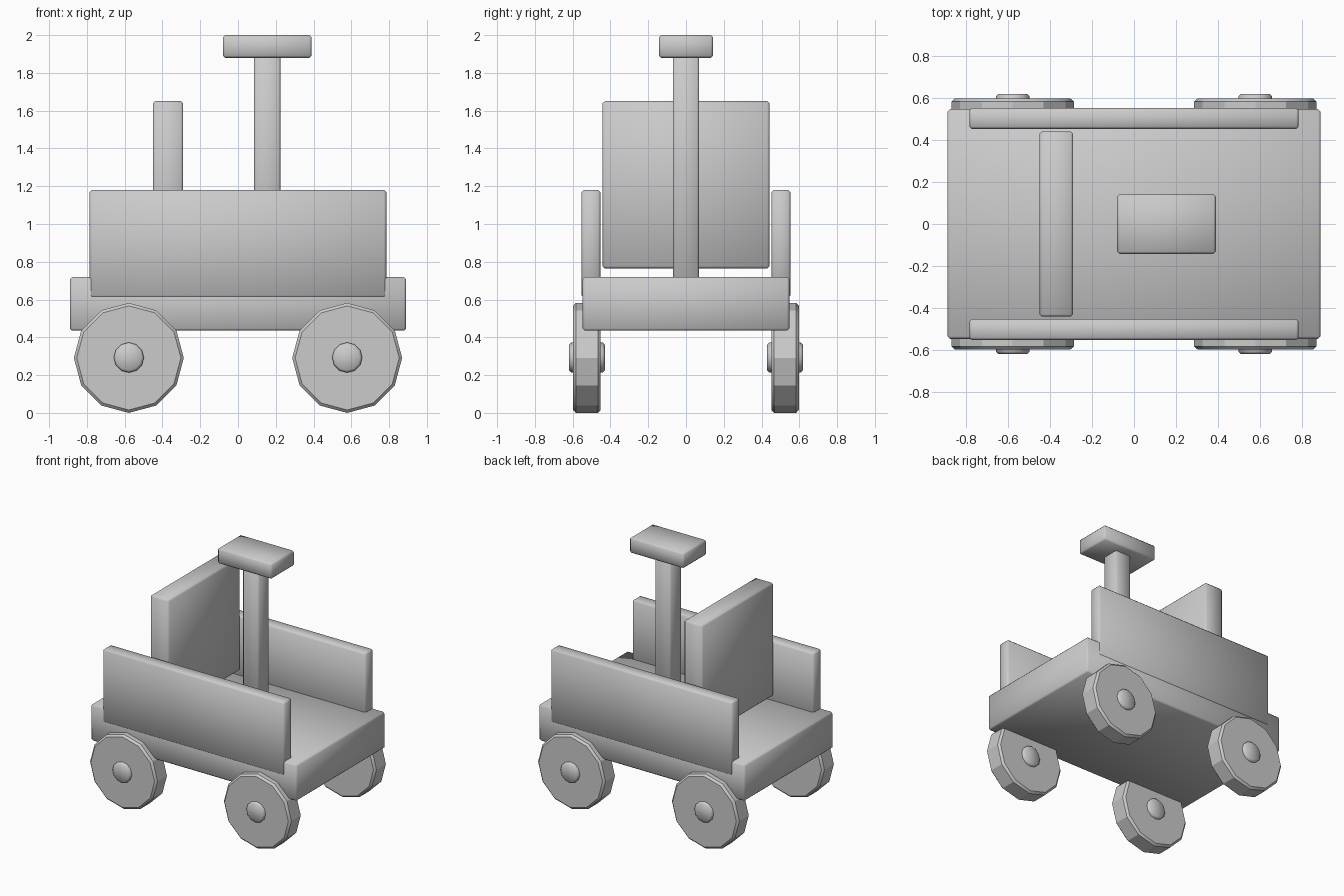
import bpy, bmesh, math
from mathutils import Matrix, Vector

if "Cube" in bpy.data.objects:
    bpy.data.objects.remove(bpy.data.objects["Cube"], do_unlink=True)

grey = bpy.data.materials.new("plain_grey")
grey.use_nodes = True
colour = (0.6, 0.6, 0.6, 1)
grey.diffuse_color = colour
grey.node_tree.nodes["Principled BSDF"].inputs["Base Color"].default_value = colour


def finish(name, bm, bevel, angle):
    """Soften the hard edges and turn the mesh into an object."""
    hard = [e for e in bm.edges if e.calc_face_angle(0) > math.radians(45)]
    bmesh.ops.bevel(bm, geom=hard, offset=bevel, segments=1, affect='EDGES')
    bmesh.ops.recalc_face_normals(bm, faces=bm.faces)
    mesh = bpy.data.meshes.new(name)
    bm.to_mesh(mesh)
    bm.free()
    mesh.materials.append(grey)
    obj = bpy.data.objects.new(name, mesh)
    bpy.context.collection.objects.link(obj)
    bpy.ops.object.select_all(action='DESELECT')
    obj.select_set(True)
    bpy.context.view_layer.objects.active = obj
    bpy.ops.object.shade_smooth_by_angle(angle=math.radians(angle))


def board(name, low, high):
    """Box between two corners."""
    low, high = Vector(low), Vector(high)
    bm = bmesh.new()
    bmesh.ops.create_cube(bm, size=1, matrix=Matrix.Translation((low + high) / 2)
                          @ Matrix.Diagonal((*(high - low), 1)))
    finish(name, bm, 0.012, 50)


def disc(name, x, y, z, radius, width, bevel, angle):
    """Twelve-sided disc with its axle along y and a corner at the bottom."""
    bm = bmesh.new()
    bmesh.ops.create_cone(bm, cap_ends=True, segments=12, radius1=radius,
                          radius2=radius, depth=width,
                          matrix=Matrix.Translation((x, y, z))
                          @ Matrix.Rotation(math.pi / 2, 4, 'X'))
    finish(name, bm, bevel, angle)


# Cart body
board("base", (-0.89, -0.547, 0.435), (0.89, 0.547, 0.72))
board("seat_back", (-0.45, -0.442, 0.765), (-0.29, 0.442, 1.65))

# Steering post and handle
board("post", (0.085, -0.07, 0.69), (0.225, 0.07, 1.89))
board("handle", (-0.08, -0.143, 1.88), (0.39, 0.143, 2.0))

# Side boards, wheels and hubs
for side, s in (("right", -1), ("left", 1)):
    y1, y2 = sorted((s * 0.453, s * 0.553))
    board(side + "_side_board", (-0.785, y1, 0.61), (0.785, y2, 1.18))
    for end, x in (("rear", -0.578), ("lead", 0.578)):
        disc(f"{side}_{end}_wheel", x, s * 0.525, 0.291, 0.291, 0.146, 0.015, 25)
        disc(f"{side}_{end}_hub", x, s * 0.525, 0.293, 0.08, 0.19, 0.012, 50)
